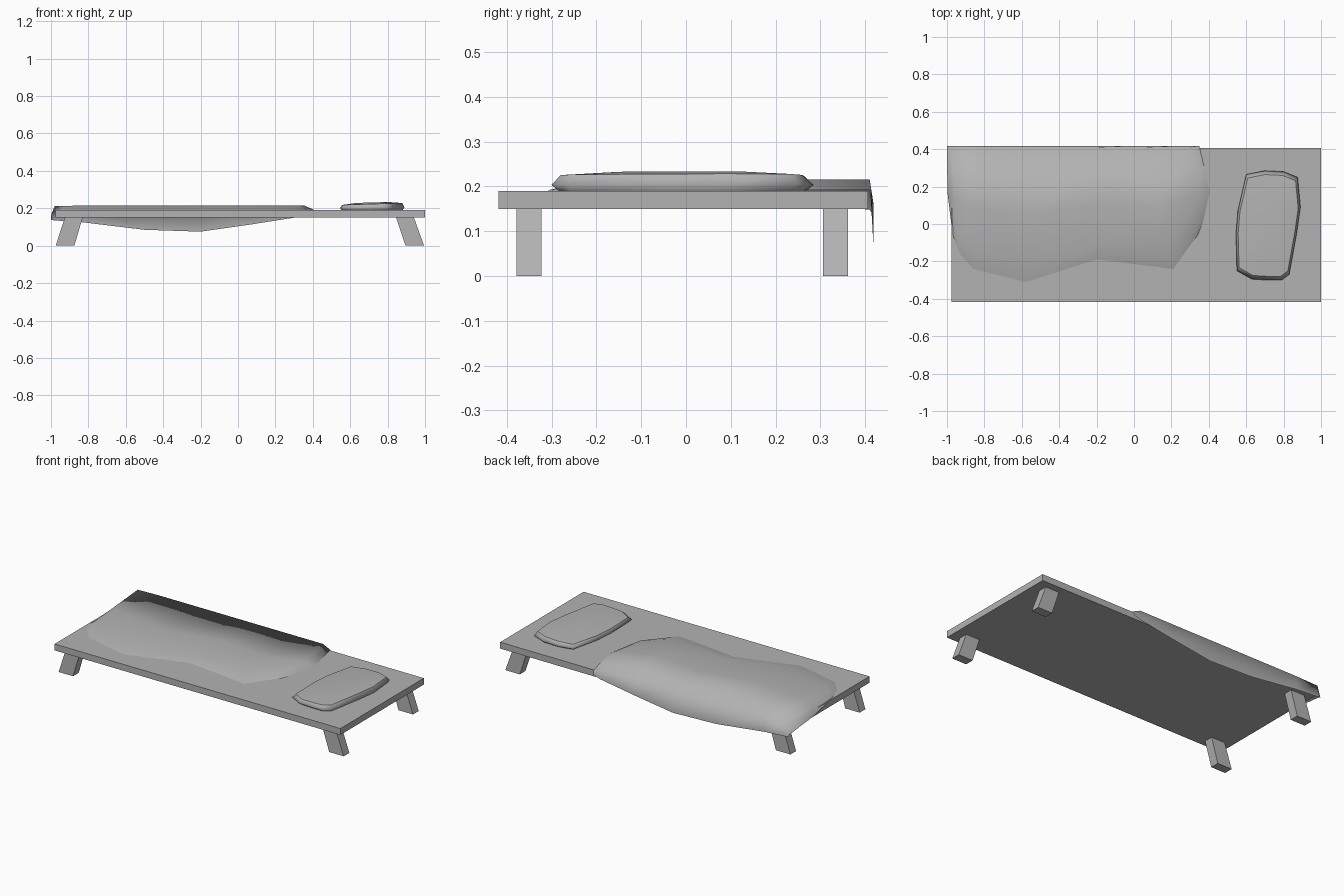
import bpy, math

if "Cube" in bpy.data.objects:
    bpy.data.objects.remove(bpy.data.objects["Cube"])

grey = bpy.data.materials.new("grey")
grey.diffuse_color = (0.45, 0.45, 0.45, 1)
grey.use_nodes = True
grey.node_tree.nodes["Principled BSDF"].inputs["Base Color"].default_value = grey.diffuse_color


def make_object(name, verts, faces, smooth=None):
    mesh = bpy.data.meshes.new(name)
    mesh.from_pydata(verts, [], faces)
    mesh.update()
    mesh.materials.append(grey)
    obj = bpy.data.objects.new(name, mesh)
    bpy.context.collection.objects.link(obj)
    if smooth:
        bpy.ops.object.select_all(action='DESELECT')
        obj.select_set(True)
        bpy.context.view_layer.objects.active = obj
        bpy.ops.object.shade_smooth_by_angle(angle=math.radians(smooth))
    return obj


def prism(name, bottom, top):
    """Box-like solid between two (x0, x1, y0, y1, z) rectangles."""
    verts = []
    for x0, x1, y0, y1, z in (bottom, top):
        verts += [(x0, y0, z), (x1, y0, z), (x1, y1, z), (x0, y1, z)]
    faces = [(3, 2, 1, 0), (4, 5, 6, 7)]
    faces += [(i, (i + 1) % 4, (i + 1) % 4 + 4, i + 4) for i in range(4)]
    return make_object(name, verts, faces)


# Bed board
prism("bed_board", (-0.975, 1.0, -0.418, 0.406, 0.15), (-0.975, 1.0, -0.418, 0.406, 0.19))

# Splayed legs
for end, bx, tx in (("foot", (-0.975, -0.875), (-0.925, -0.83)),
                    ("head", (0.895, 0.995), (0.845, 0.94))):
    for side, y in (("front", (-0.378, -0.322)), ("back", (0.306, 0.362))):
        prism(f"{end}_{side}_leg", (*bx, *y, 0), (*tx, *y, 0.152))

# Blanket: columns of (front x, front y, back x, bulge, top z, hanging edge z)
columns = [
    (-0.965, -0.07, -1.00, -0.015, 0.148, 0.138),
    (-0.93, -0.16, -0.98, 0.0, 0.211, 0.135),
    (-0.86, -0.24, -0.83, 0.0, 0.215, 0.125),
    (-0.58, -0.31, -0.50, 0.0, 0.215, 0.085),
    (-0.20, -0.19, -0.20, 0.0, 0.215, 0.075),
    (0.21, -0.24, 0.06, 0.0, 0.215, 0.112),
    (0.31, -0.10, 0.30, 0.05, 0.215, 0.150),
    (0.34, -0.06, 0.35, 0.06, 0.192, 0.165),
]
rows = (0, 0.15, 0.5, 1)
verts = []
for i, (xf, yf, xb, bulge, zt, zh) in enumerate(columns):
    for t in rows:
        z = 0.191 + (zt - 0.191) * (t if i == 0 else min(1, t / 0.15))
        verts.append((max(-1, xf + (xb - xf) * t + bulge * math.sin(math.pi * t)),
                      yf + (0.41 - yf) * t, z))
    verts.append((xb, 0.418, zh))
n = len(rows) + 1
faces = [(c * n + r, (c + 1) * n + r, (c + 1) * n + r + 1, c * n + r + 1)
         for c in range(len(columns) - 1) for r in range(n - 1)]
make_object("blanket", verts, faces, smooth=180)

# Pillow: one outline lofted through base, seam and crown rings
outline = [(0.545, -0.05), (0.55, -0.25), (0.63, -0.295), (0.71, -0.30), (0.79, -0.30),
           (0.83, -0.27), (0.87, -0.05), (0.89, 0.09), (0.875, 0.25), (0.80, 0.28),
           (0.70, 0.285), (0.60, 0.265), (0.555, 0.07)]
cx, cy = 0.715, -0.01
rings = [(0.94, 0.189, 0), (1.0, 0.203, 0.01), (0.93, 0.223, 0.03), (0.5, 0.231, 0.015)]
k = len(outline)
verts = [(cx + (x - cx) * s, cy + (y - cy) * s, z + (x - cx) * tilt)
         for s, z, tilt in rings for x, y in outline]
faces = [tuple(reversed(range(k))), tuple(range(3 * k, 4 * k))]
faces += [(r * k + i, r * k + (i + 1) % k, (r + 1) * k + (i + 1) % k, (r + 1) * k + i)
          for r in range(3) for i in range(k)]
pillow = make_object("pillow", verts, faces, smooth=180)
# Crisp crown edge and base edge
for e in pillow.data.edges:
    rings_used = {v // k for v in e.vertices}
    e.use_edge_sharp = rings_used == {2} or rings_used == {0}
